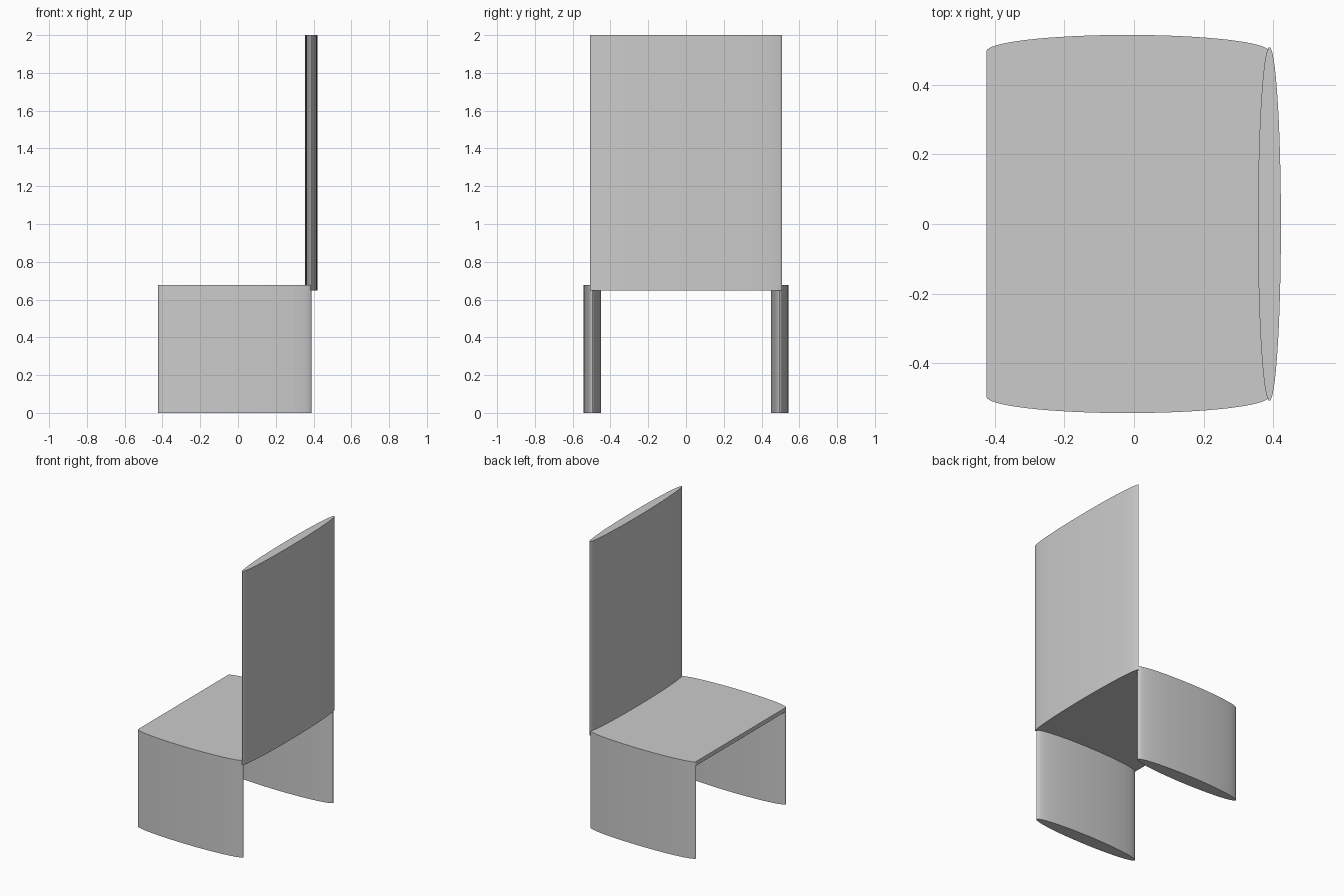
import bpy

if "Cube" in bpy.data.objects:
    bpy.data.objects.remove(bpy.data.objects["Cube"])

SEAT_TOP, SEAT_BOTTOM = 0.677, 0.648
SIDE_X, SIDE_RX = -0.018, 0.406
SIDE_Y, SIDE_RY = 0.496, 0.047


def slab(name, x, y, rx, ry, z0, z1):
    """Upright cylinder with an elliptical section."""
    bpy.ops.mesh.primitive_cylinder_add(
        vertices=64, radius=1, depth=1, location=(x, y, (z0 + z1) / 2))
    ob = bpy.context.object
    ob.name = name
    ob.scale = (rx, ry, z1 - z0)
    bpy.ops.object.transform_apply(location=False, rotation=False, scale=True)
    return ob


# Side panels that act as legs
for name, side in (("left_leg_panel", 1), ("right_leg_panel", -1)):
    slab(name, SIDE_X, side * SIDE_Y, SIDE_RX, SIDE_RY, 0, SEAT_TOP)

# Tall backrest
slab("backrest", 0.389, 0, 0.033, 0.508, SEAT_BOTTOM, 2.0)

# Thin seat board between the panels
bpy.ops.mesh.primitive_cube_add(
    size=1, location=(SIDE_X, 0, (SEAT_TOP + SEAT_BOTTOM) / 2))
seat = bpy.context.object
seat.name = "seat"
seat.scale = (2 * SIDE_RX, 2 * SIDE_Y, SEAT_TOP - SEAT_BOTTOM)
bpy.ops.object.transform_apply(location=False, rotation=False, scale=True)
